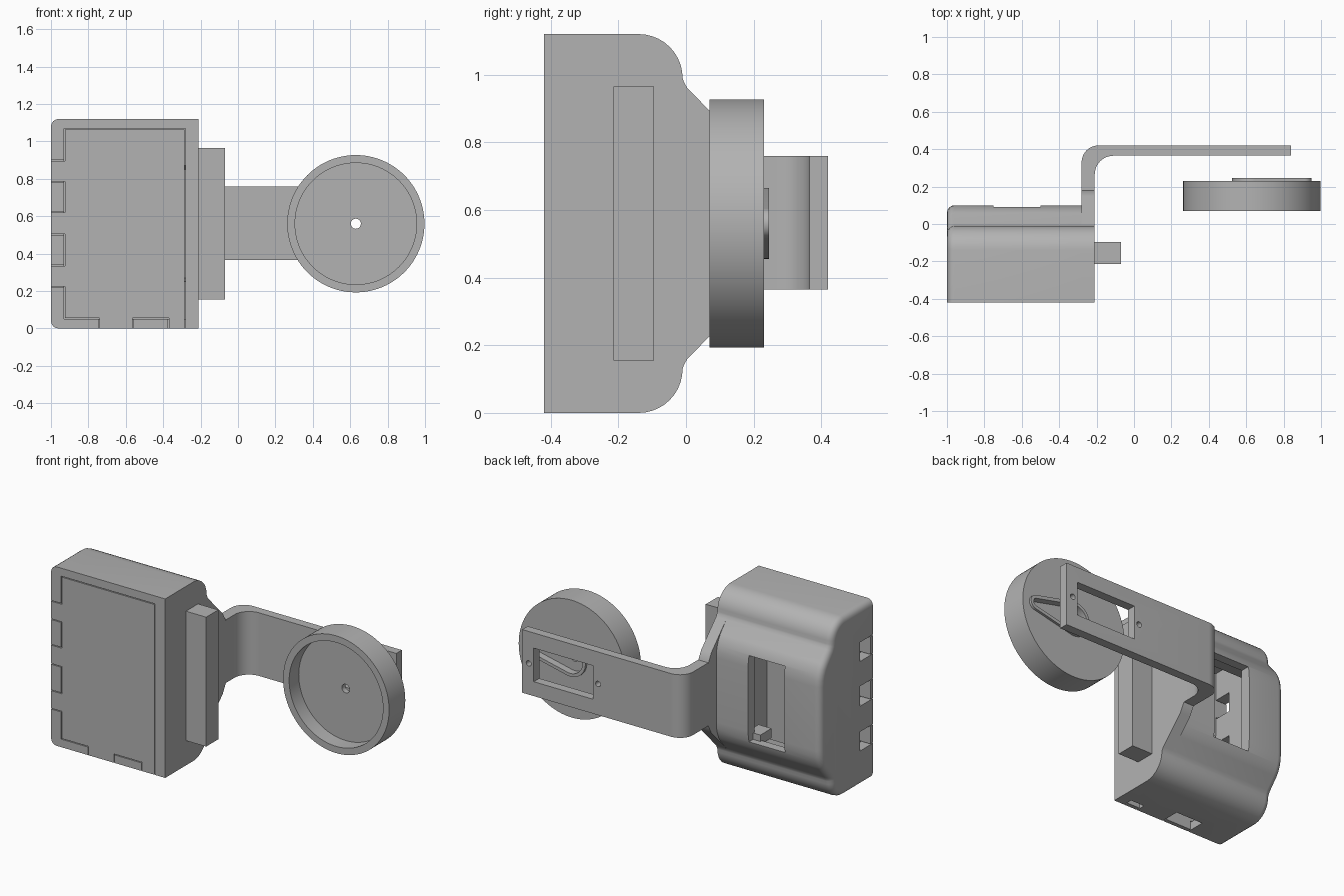
import bpy, bmesh, math
from mathutils import Vector

cube = bpy.data.objects.get("Cube")
if cube:
    bpy.data.objects.remove(cube, do_unlink=True)

grey = bpy.data.materials.new("plain_grey")
grey.use_nodes = True
grey.diffuse_color = (0.45, 0.45, 0.45, 1)
grey.node_tree.nodes["Principled BSDF"].inputs["Base Color"].default_value = (0.45, 0.45, 0.45, 1)

MID = 0.56   # height of the model's line of symmetry


def prism(name, pts, axis, a, b, soft=0):
    """Extrude a 2D outline along an axis from a to b; soft rounds the rim at a."""
    place = {"x": lambda p, t: (t, p[0], p[1]),
             "y": lambda p, t: (p[0], t, p[1]),
             "z": lambda p, t: (p[0], p[1], t)}[axis]
    bm = bmesh.new()
    lo = [bm.verts.new(place(p, a)) for p in pts]
    hi = [bm.verts.new(place(p, b)) for p in pts]
    bm.faces.new(lo)
    bm.faces.new(hi[::-1])
    n = len(pts)
    for i in range(n):
        bm.faces.new((lo[i], hi[i], hi[(i + 1) % n], lo[(i + 1) % n]))
    bmesh.ops.recalc_face_normals(bm, faces=bm.faces[:])
    if soft:
        rim = [e for e in bm.edges if all(abs(v.co.x - a) < 1e-5 for v in e.verts)
               and not all(v.co.y < -0.41 for v in e.verts)]
        bmesh.ops.bevel(bm, geom=rim, offset=soft, segments=4, profile=0.5,
                        affect="EDGES", clamp_overlap=False)
    mesh = bpy.data.meshes.new(name)
    bm.to_mesh(mesh)
    bm.free()
    mesh.materials.append(grey)
    obj = bpy.data.objects.new(name, mesh)
    bpy.context.collection.objects.link(obj)
    return obj


def rect(u0, u1, v0, v1):
    return [(u0, v0), (u1, v0), (u1, v1), (u0, v1)]


def box(name, x0, x1, y0, y1, z0, z1):
    return prism(name, rect(x0, x1, z0, z1), "y", y0, y1)


def arc(cx, cy, r, start, end, n=10):
    angles = [math.radians(start + (end - start) * i / n) for i in range(n + 1)]
    return [(cx + r * math.cos(t), cy + r * math.sin(t)) for t in angles]


def disc(r, n=64):
    return arc(0.63, MID, r, 0, 360, n)[:-1]


def activate(obj):
    bpy.ops.object.select_all(action="DESELECT")
    obj.select_set(True)
    bpy.context.view_layer.objects.active = obj


def cut(obj, *cutters):
    activate(obj)
    for c in cutters:
        c.hide_render = True
        mod = obj.modifiers.new("cut", "BOOLEAN")
        mod.operation, mod.solver, mod.object = "DIFFERENCE", "EXACT", c
        bpy.ops.object.modifier_apply(modifier=mod.name)
        bpy.data.objects.remove(c, do_unlink=True)


def mirrored(half):
    """Complete a (y, z) profile given its lower half."""
    return half + [(y, 2 * MID - z) for y, z in reversed(half)]


# Casing: hollow shell with a hump on its back
shoulder = [(-0.42, 0)] + arc(-0.14, 0.13, 0.13, -90, 0) + [(-0.007, 0.14), (0.003, 0.158)]
hump = [(0.06, 0.225), (0.076, 0.25), (0.09, 0.285), (0.098, 0.32), (0.1, 0.36)]
casing = prism("casing", mirrored(shoulder + hump), "x", -1, -0.28, soft=0.04)
cavity = mirrored([(-0.5, 0.05), (-0.08, 0.05), (-0.08, 0.25), (0.035, 0.27)])
cut(casing, prism("cavity", cavity, "x", -0.93, -0.2),
    box("window", -0.75, -0.5, -0.1, 0.2, 0.29, 0.83))

# Notches in the casing for the lid tabs
side_tabs = [(0.22, 0.34), (0.50, 0.625), (0.78, 0.90)]
bottom_tabs = [(-0.745, -0.56, -0.30), (-0.375, -0.275, -0.36)]
for z0, z1 in side_tabs:
    cut(casing, box("notch", -1.1, -0.9, -0.5, -0.29, z0, z1))
for x0, x1, depth in bottom_tabs:
    cut(casing, box("notch", x0, x1, -0.5, depth, -0.1, 0.1))

# Lid with tabs, leaving a thin gap around it
g = 0.005
outline = [(-0.93 + g, 1.07 - g)]
for z0, z1 in reversed(side_tabs):
    outline += [(-0.93 + g, z1 - g), (-1, z1 - g), (-1, z0 + g), (-0.93 + g, z0 + g)]
outline.append((-0.93 + g, 0.05 + g))
(a0, a1, _), (b0, _, _) = bottom_tabs
outline += [(a0 + g, 0.05 + g), (a0 + g, 0), (a1 - g, 0), (a1 - g, 0.05 + g),
            (b0 + g, 0.05 + g), (b0 + g, 0), (-0.28 - g, 0), (-0.28 - g, 1.07 - g)]
lid = prism("lid", outline, "y", -0.42, -0.395)
ledge = box("window_ledge", -0.55, -0.46, -0.06, 0.05, 0.27, 0.33)

# Side wall that tapers into the arm, and the block on it
wall = prism("side_wall", mirrored(shoulder + [(0.15, 0.31), (0.18, 0.365)]), "x", -0.28, -0.21)
block = box("side_block", -0.21, -0.07, -0.215, -0.095, 0.155, 0.965)

# Bent arm with a rectangular opening and two screw holes
bend = ([(-0.28, 0.18)] + arc(-0.19, 0.33, 0.09, 180, 90) + [(0.84, 0.42), (0.84, 0.365)]
        + arc(-0.11, 0.265, 0.1, 90, 180) + [(-0.21, 0.18)])
arm = prism("arm", bend, "z", 0.365, 0.76)
cut(arm, box("opening", 0.35, 0.76, 0.3, 0.5, MID - 0.105, MID + 0.105))
for x in (0.315, 0.795):
    cut(arm, prism("screw_hole", arc(x, MID, 0.017, 0, 360, 20)[:-1], "y", 0.3, 0.5))


# Wheel: dished at the front, tapered collar with a recess at the back
def taper(r0, r1):
    return arc(0.63, MID, r0, 80, 280, 24) + arc(0.905, MID, r1, -80, 80, 16)


wheel = prism("wheel", disc(0.367, 96), "y", 0.07, 0.23)
collar = prism("wheel_collar", taper(0.105, 0.045), "y", 0.23, 0.245)
cut(wheel, prism("dish", disc(0.325, 96), "y", 0, 0.165),
    prism("recess", taper(0.085, 0.025), "y", 0.2, 0.3),
    prism("axle_hole", disc(0.027, 24), "y", 0, 0.3))
cut(collar, prism("recess", taper(0.085, 0.025), "y", 0.2, 0.3))

# Smooth the curved surfaces, keep the edges sharp
for obj in (casing, wall, arm, wheel, collar):
    activate(obj)
    bpy.ops.object.shade_smooth_by_angle(angle=math.radians(30))
